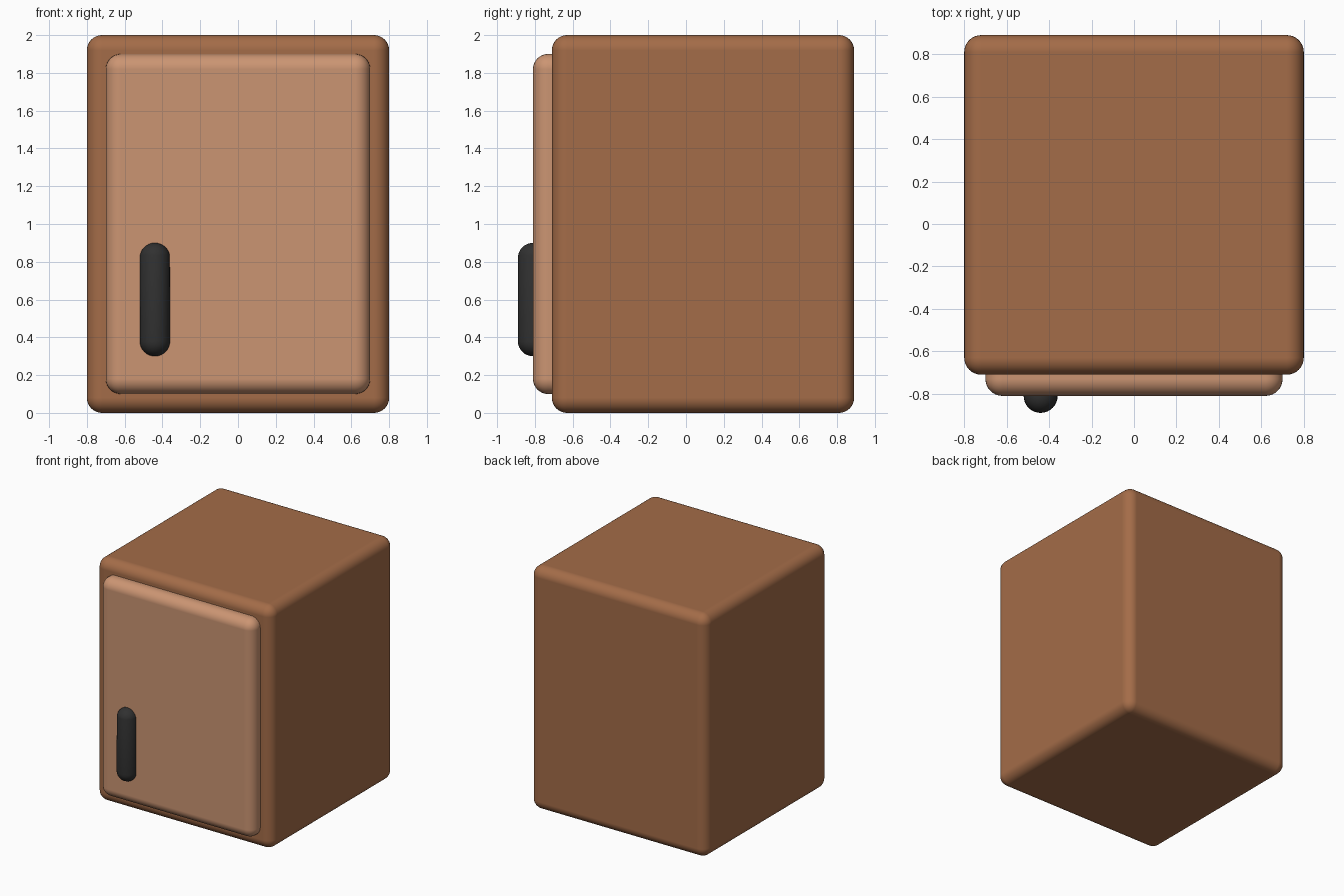
import bpy
import math

if "Cube" in bpy.data.objects:
    bpy.data.objects.remove(bpy.data.objects["Cube"])


def material(name, rgb):
    mat = bpy.data.materials.new(name)
    mat.diffuse_color = (*rgb, 1)
    mat.use_nodes = True
    mat.node_tree.nodes["Principled BSDF"].inputs["Base Color"].default_value = mat.diffuse_color
    return mat


def rounded_box(name, low, high, radius, segments, mat):
    """Box between two corners with all edges rounded."""
    centre = [(a + b) / 2 for a, b in zip(low, high)]
    bpy.ops.mesh.primitive_cube_add(size=1, location=centre)
    obj = bpy.context.object
    obj.name = name
    obj.scale = [b - a for a, b in zip(low, high)]
    bpy.ops.object.transform_apply(location=False, rotation=False, scale=True)
    bevel = obj.modifiers.new("rounding", 'BEVEL')
    bevel.width = radius
    bevel.segments = segments
    bevel.harden_normals = True
    obj.data.materials.append(mat)
    bpy.ops.object.shade_smooth()
    return obj


wood = material("wood", (0.37, 0.15, 0.065))
light_wood = material("light_wood", (0.60, 0.30, 0.17))
dark_metal = material("dark_metal", (0.03, 0.03, 0.03))

# Cabinet body
rounded_box("cabinet_body", (-0.8, -0.71, 0), (0.8, 0.89, 2), 0.08, 8, wood)

# Door, set partly into the body front
rounded_box("door", (-0.7, -0.81, 0.1), (0.7, -0.61, 1.9), 0.08, 8, light_wood)

# Handle: upright capsule half sunk into the door
bpy.ops.mesh.primitive_uv_sphere_add(segments=32, ring_count=16, radius=0.08)
handle = bpy.context.object
handle.name = "handle"
for v in handle.data.vertices:
    if v.co.z > 0.001:
        v.co.z += 0.44
handle.location = (-0.44, -0.81, 0.38)
handle.data.materials.append(dark_metal)
bpy.ops.object.shade_smooth()
